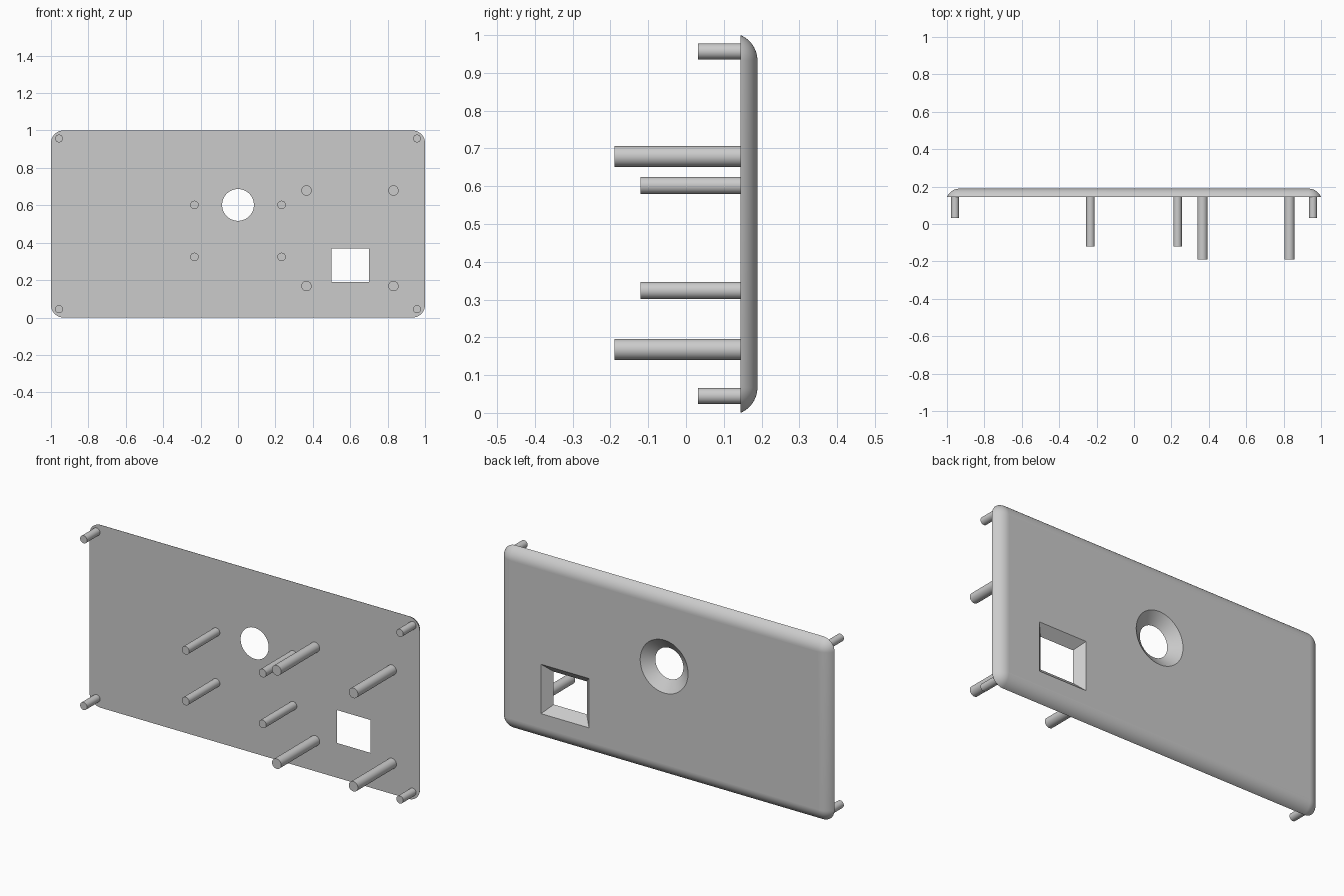
import bpy, bmesh, math
from mathutils import Matrix, Vector

cube = bpy.data.objects.get("Cube")
if cube:
    bpy.data.objects.remove(cube, do_unlink=True)

# Single plastic colour
grey = bpy.data.materials.new("light_grey_plastic")
grey.use_nodes = True
colour = (0.6, 0.6, 0.6, 1.0)
grey.diffuse_color = colour
next(n for n in grey.node_tree.nodes if n.type == 'BSDF_PRINCIPLED').inputs["Base Color"].default_value = colour

FRONT, BACK = 0.144, 0.189      # panel faces along y
CORNER = 0.067                  # outline corner radius
MID_Z = 0.5


def finish(bm, name):
    bmesh.ops.recalc_face_normals(bm, faces=bm.faces)
    mesh = bpy.data.meshes.new(name)
    bm.to_mesh(mesh)
    bm.free()
    mesh.materials.append(grey)
    obj = bpy.data.objects.new(name, mesh)
    bpy.context.collection.objects.link(obj)
    return obj


def bridge(bm, rings, smooth):
    """Skin a list of closed rings of points."""
    loops = [[bm.verts.new(p) for p in ring] for ring in rings]
    for a, b in zip(loops, loops[1:]):
        n = len(a)
        for i in range(n):
            j = (i + 1) % n
            f = bm.faces.new((a[i], a[j], b[j], b[i]))
            f.smooth = smooth


def rounded_outline(inset, y, steps=10):
    r = CORNER - inset
    pts = []
    for k, (sx, sz) in enumerate([(1, 1), (-1, 1), (-1, -1), (1, -1)]):
        cx, cz = sx * (1 - CORNER), MID_Z + sz * (0.5 - CORNER)
        for i in range(steps + 1):
            a = math.pi / 2 * (k + i / steps)
            pts.append((cx + r * math.cos(a), y, cz + r * math.sin(a)))
    return pts


def circle(cx, cz, r, y, n=64):
    return [(cx + r * math.cos(2 * math.pi * i / n), y,
             cz + r * math.sin(2 * math.pi * i / n)) for i in range(n)]


def rectangle(cx, cz, hx, hz, y):
    return [(cx + sx * hx, y, cz + sz * hz)
            for sx, sz in [(1, 1), (-1, 1), (-1, -1), (1, -1)]]


# Panel: domed rim, flared round hole, flared square window
bm = bmesh.new()
depth = BACK - FRONT
R = (CORNER ** 2 + depth ** 2) / (2 * depth)    # rim arc, tangent to the back
start = math.asin((R - depth) / R)
rim = []
for i in range(13):
    a = start + (math.pi / 2 - start) * i / 12
    rim.append(rounded_outline(CORNER - R * math.cos(a), BACK - R + R * math.sin(a)))
bridge(bm, rim, True)
bridge(bm, [circle(0, 0.602, 0.085, FRONT), circle(0, 0.602, 0.145, BACK)], True)
bridge(bm, [rectangle(0.6, 0.28, 0.1, 0.09, FRONT),
            rectangle(0.6, 0.28, 0.145, 0.135, BACK)], False)
bmesh.ops.remove_doubles(bm, verts=bm.verts, dist=1e-5)

# Flat front and back faces around the openings
for y in (FRONT, BACK):
    edges = [e for e in bm.edges if len(e.link_faces) == 1
             and all(abs(v.co.y - y) < 1e-4 for v in e.verts)]
    bmesh.ops.triangle_fill(bm, use_beauty=True, edges=edges, normal=Vector((0, 1, 0)))
finish(bm, "panel")


def peg(name, x, z, r, tip):
    """Round post from the panel's front face out to y = tip."""
    base = FRONT + 0.002
    bm = bmesh.new()
    m = Matrix.Translation((x, (base + tip) / 2, z)) @ Matrix.Rotation(math.pi / 2, 4, 'X')
    bmesh.ops.create_cone(bm, cap_ends=True, segments=32, radius1=r, radius2=r,
                          depth=base - tip, matrix=m)
    for f in bm.faces:
        f.smooth = len(f.verts) == 4
    finish(bm, name)


# Post groups: name, right/left x, lower/upper z, radius, tip y
groups = [
    ("corner_peg", (-0.957, 0.957), (0.045, 0.957), 0.021, 0.032),
    ("middle_post", (-0.233, 0.233), (0.324, 0.602), 0.0225, -0.121),
    ("long_post", (0.366, 0.831), (0.168, 0.679), 0.0275, -0.189),
]
for name, xs, zs, r, tip in groups:
    for side, x in zip(("right", "left"), xs):
        for level, z in zip(("lower", "upper"), zs):
            peg(f"{name}_{level}_{side}", x, z, r, tip)
